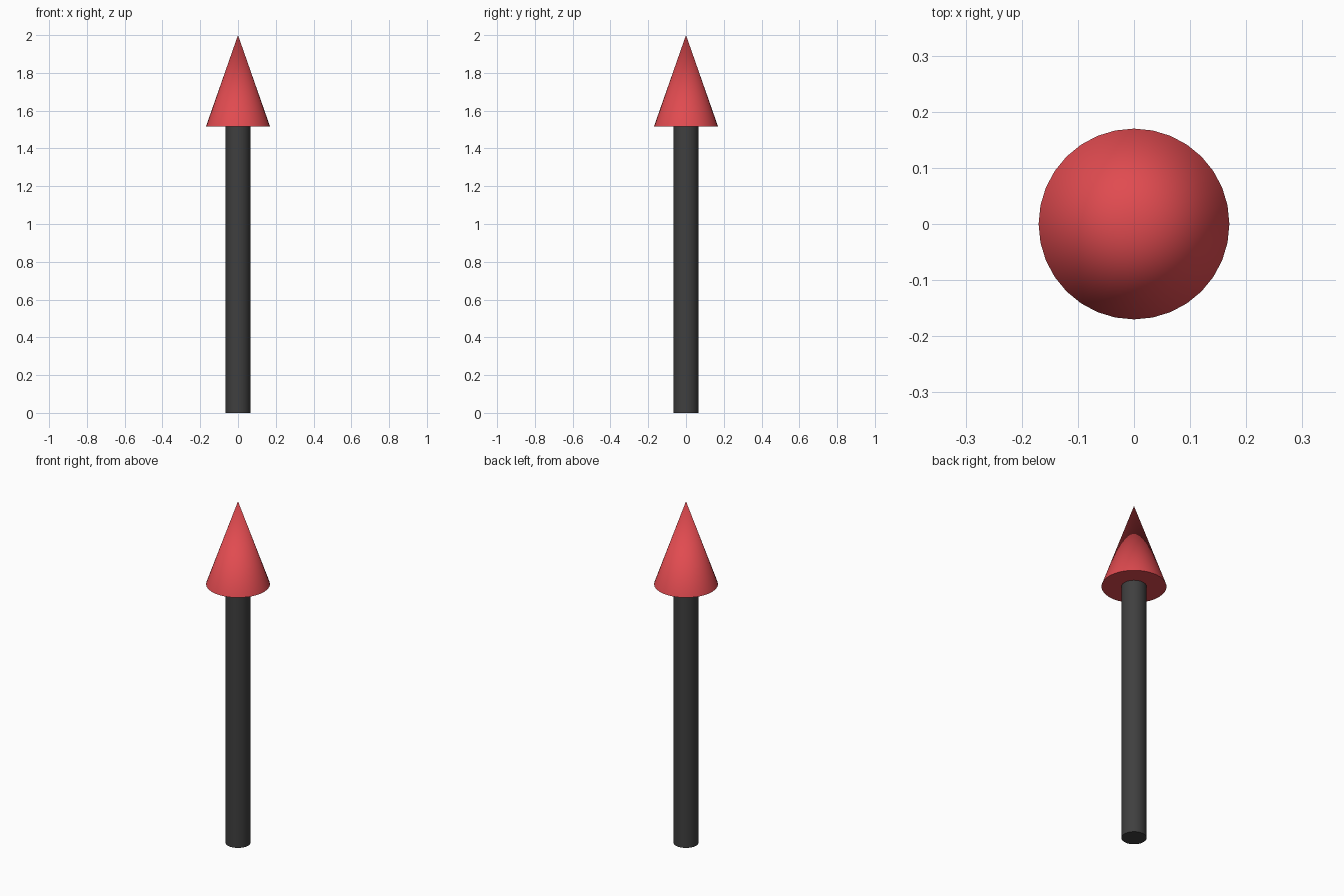
import bpy
from math import radians

if "Cube" in bpy.data.objects:
    bpy.data.objects.remove(bpy.data.objects["Cube"])

SIDES = 32


def material(name, rgb):
    mat = bpy.data.materials.new(name)
    mat.diffuse_color = (*rgb, 1)
    mat.use_nodes = True
    mat.node_tree.nodes["Principled BSDF"].inputs["Base Color"].default_value = mat.diffuse_color
    return mat


def tapered(name, r_bottom, r_top, z0, z1, mat):
    bpy.ops.mesh.primitive_cone_add(vertices=SIDES, radius1=r_bottom, radius2=r_top,
                                    depth=z1 - z0, location=(0, 0, (z0 + z1) / 2))
    obj = bpy.context.object
    obj.name = name
    obj.data.materials.append(mat)
    bpy.ops.object.shade_smooth_by_angle(angle=radians(30))
    return obj


# Straight dark shaft
tapered("shaft", 0.066, 0.066, 0, 1.515, material("dark_grey", (0.05, 0.05, 0.05)))

# Pointed red head
tapered("arrow_head", 0.17, 0, 1.515, 2, material("red", (0.75, 0.07, 0.08)))
